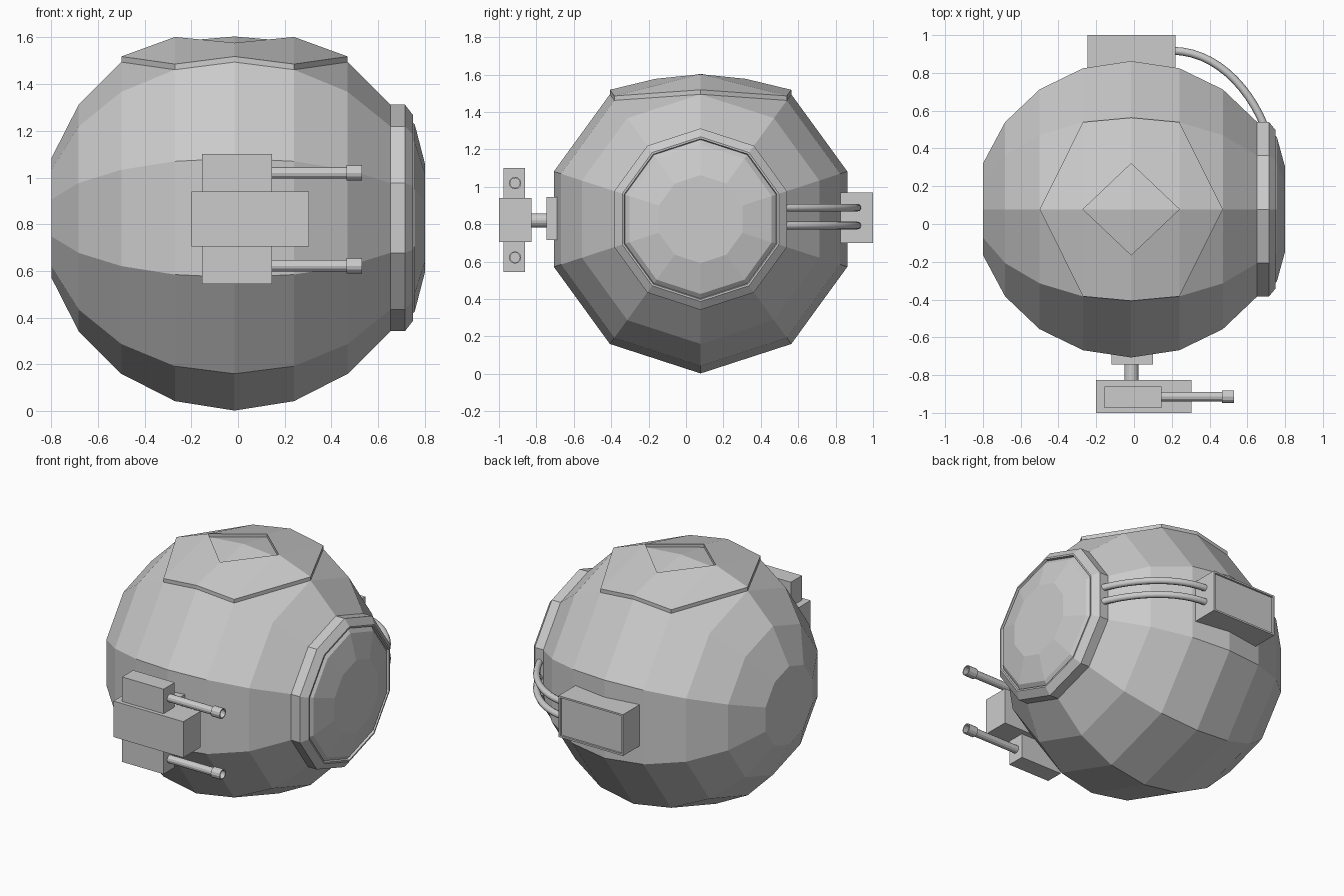
import bpy, bmesh, math
from mathutils import Vector

if "Cube" in bpy.data.objects:
    bpy.data.objects.remove(bpy.data.objects["Cube"])

C = Vector((-0.015, 0.078, 0.827))   # centre of the round hull
R, SEG = 0.825, 10


def finish(bm, name):
    bmesh.ops.recalc_face_normals(bm, faces=bm.faces)
    me = bpy.data.meshes.new(name)
    bm.to_mesh(me)
    bm.free()
    ob = bpy.data.objects.new(name, me)
    bpy.context.collection.objects.link(ob)
    return ob


def lathe_x(name, profile, y, z, seg, cap=True):
    """Spin (x, radius) points about an axis parallel to x."""
    bm = bmesh.new()
    rings = [[bm.verts.new((x, y + r * math.sin(k * math.tau / seg),
                            z + r * math.cos(k * math.tau / seg)))
              for k in range(seg)] for x, r in profile]
    for a, b in zip(rings, rings[1:]):
        for k in range(seg):
            n = (k + 1) % seg
            bm.faces.new((a[k], a[n], b[n], b[k]))
    if cap:
        bm.faces.new(rings[-1])
    return finish(bm, name)


def box(name, lo, hi, panel=None):
    """Box from corner to corner; panel = (inset, depth) recesses the +y face."""
    bm = bmesh.new()
    bmesh.ops.create_cube(bm, size=1)
    for v in bm.verts:
        v.co = [l + (h - l) * (c + 0.5) for l, h, c in zip(lo, hi, v.co)]
    bm.normal_update()
    if panel:
        face = [f for f in bm.faces if f.normal.y > 0.9]
        bmesh.ops.inset_region(bm, faces=face, thickness=panel[0])
        new = bmesh.ops.extrude_face_region(bm, geom=face)["geom"]
        bmesh.ops.translate(bm, vec=(0, -panel[1], 0),
                            verts=[g for g in new if isinstance(g, bmesh.types.BMVert)])
        bmesh.ops.delete(bm, geom=face, context='FACES')
    return finish(bm, name)


def hull_point(j, k):
    """Sphere point: ring j along x (18 degree steps), segment k from the top."""
    a, b = math.radians(18 * j), k * math.tau / SEG
    return C + R * Vector((math.sin(a), math.cos(a) * math.sin(b), math.cos(a) * math.cos(b)))


# Round hull with a flat left end, open under the hatch and the window
bm = bmesh.new()
grid = {(j, k): bm.verts.new(hull_point(j, k)) for j in range(-4, 4) for k in range(SEG)}
removed = {grid[j, 0] for j in (-1, 0, 1)}
for j in range(-4, 3):
    for k in range(SEG):
        n = (k + 1) % SEG
        quad = [grid[j, k], grid[j, n], grid[j + 1, n], grid[j + 1, k]]
        quad = [v for v in quad if v not in removed]
        if len(quad) > 2:
            bm.faces.new(quad)
bm.faces.new([grid[-4, k] for k in range(SEG)])
for v in removed:
    bm.verts.remove(v)
finish(bm, "hull")

# Top hatch: raised plate with a sunken diamond
bm = bmesh.new()
edge = [(-2, 0), (-1, 1), (0, 1), (1, 1), (2, 0), (1, -1), (0, -1), (-1, -1)]
low = [bm.verts.new(hull_point(j, k)) for j, k in edge]
top = [bm.verts.new(v.co + Vector((0, 0, 0.024))) for v in low]
for i in range(8):
    n = (i + 1) % 8
    bm.faces.new((low[i], low[n], top[n], top[i]))
diamond = [(-0.255, 0, 1.602), (0, 0.242, 1.577), (0.255, 0, 1.602), (0, -0.242, 1.577)]
rim = [bm.verts.new((C.x + x, C.y + y, z)) for x, y, z in diamond]
floor = [bm.verts.new(v.co - Vector((0, 0, 0.02))) for v in rim]
peak = bm.verts.new((C.x, C.y, 1.604))
w, nn, e, s = rim
a, b, c, d, f, g, h, i = top
for face in ((a, w, b), (b, w, nn, c), (c, nn, e, d), (d, e, f),
             (f, e, g), (g, e, s, h), (h, s, w, i), (i, w, a)):
    bm.faces.new(face)
for q in range(4):
    n = (q + 1) % 4
    bm.faces.new((rim[q], rim[n], floor[n], floor[q]))
    bm.faces.new((floor[q], floor[n], peak))
finish(bm, "top_hatch")

# Window collar and faceted window on the right end
lathe_x("window_collar", [(0.652, 0.485), (0.715, 0.485), (0.75, 0.44), (0.75, 0.43), (0.735, 0.425)],
        C.y, C.z, SEG, cap=False)
lathe_x("window", [(0.735, 0.425), (0.757, 0.40), (0.80, 0.235)], C.y, C.z, SEG)

# Rear equipment box with a recessed panel
box("rear_box", (-0.245, 0.80, 0.70), (0.22, 1.0, 0.97), panel=(0.016, 0.012))

# Two hoses from the rear box to the window collar
for n, z in enumerate((0.888, 0.793)):
    cu = bpy.data.curves.new(f"hose_{n + 1}", 'CURVE')
    cu.dimensions = '3D'
    cu.bevel_depth, cu.bevel_resolution, cu.resolution_u = 0.021, 2, 12
    sp = cu.splines.new('BEZIER')
    sp.bezier_points.add(1)
    p, q = sp.bezier_points
    p.co, p.handle_left, p.handle_right = (0.20, 0.917, z), (0.1, 0.917, z), (0.42, 0.917, z)
    q.co, q.handle_left, q.handle_right = (0.69, 0.52, z), (0.60, 0.74, z), (0.72, 0.44, z)
    bpy.context.collection.objects.link(bpy.data.objects.new(f"hose_{n + 1}", cu))

# Front gun mount
box("mount_base", (-0.12, -0.745, 0.715), (0.10, -0.66, 0.945))
bpy.ops.mesh.primitive_cylinder_add(vertices=16, radius=0.037, depth=0.12,
                                    location=(-0.013, -0.78, 0.82),
                                    rotation=(math.pi / 2, 0, 0))
bpy.context.object.name = "mount_post"
box("gun_housing", (-0.20, -1.0, 0.705), (0.305, -0.825, 0.94))

# Upper and lower guns with hollow muzzles
barrel = [(0.13, 0.025), (0.465, 0.025), (0.465, 0.033), (0.53, 0.033),
          (0.53, 0.026), (0.47, 0.026)]
for side, z0, z1, zb in (("upper", 0.94, 1.10, 1.02), ("lower", 0.545, 0.705, 0.622)):
    box(f"{side}_gun_body", (-0.155, -0.975, z0), (0.145, -0.86, z1))
    lathe_x(f"{side}_gun_barrel", barrel, -0.914, zb, 12)
